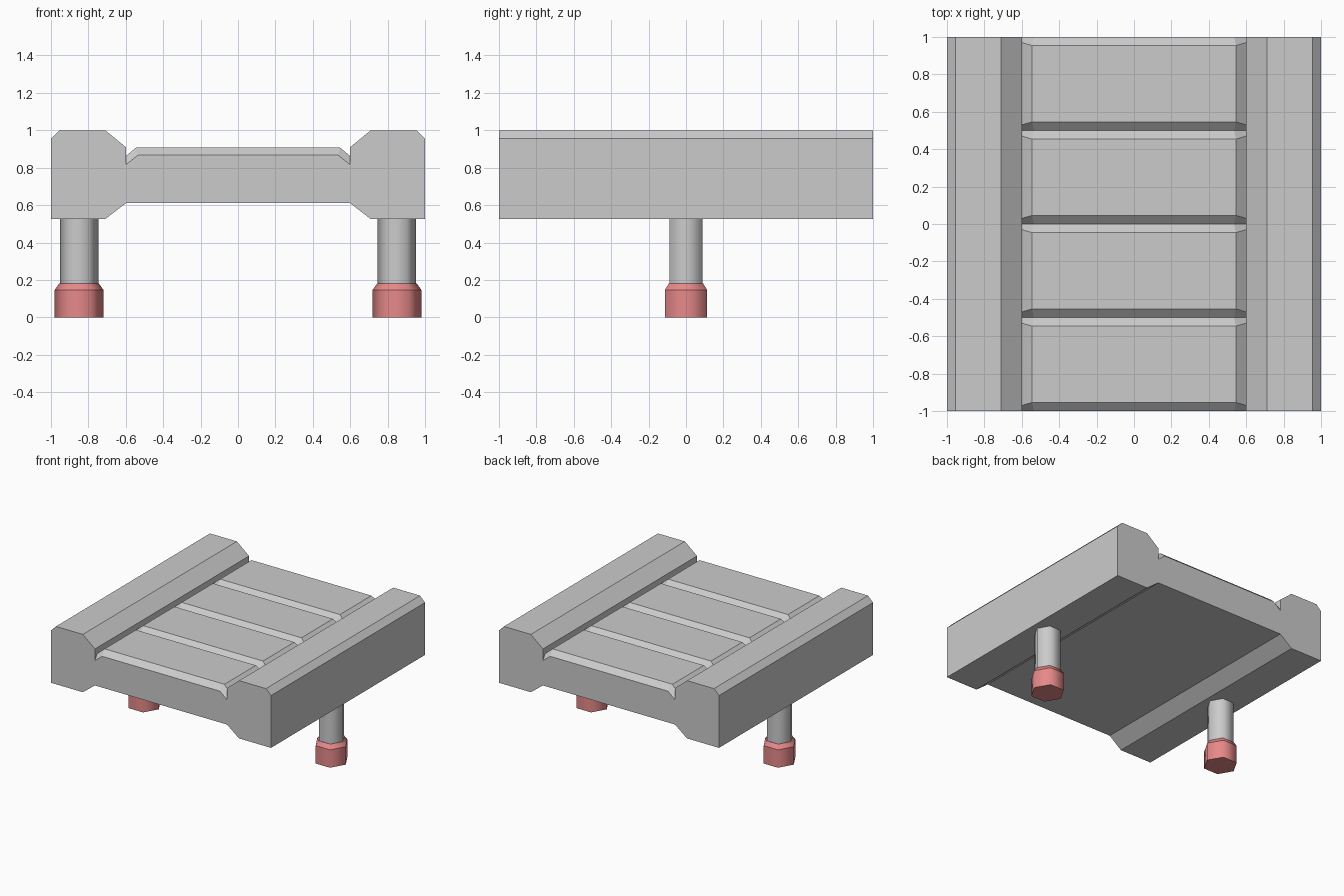
import bpy, bmesh
from math import cos, sin, pi

if "Cube" in bpy.data.objects:
    bpy.data.objects.remove(bpy.data.objects["Cube"])


def finish(bm, name, mirror=False, material=None):
    bmesh.ops.recalc_face_normals(bm, faces=bm.faces)
    mesh = bpy.data.meshes.new(name)
    bm.to_mesh(mesh)
    bm.free()
    obj = bpy.data.objects.new(name, mesh)
    bpy.context.collection.objects.link(obj)
    if mirror:
        obj.modifiers.new("mirror", 'MIRROR')
    if material:
        mesh.materials.append(material)
    return obj


def loft(sections, smooth=False):
    """Skin closed rings of equal point count and cap both ends."""
    bm = bmesh.new()
    rings = [[bm.verts.new(p) for p in s] for s in sections]
    n = len(rings[0])
    for a, b in zip(rings, rings[1:]):
        for i in range(n):
            j = (i + 1) % n
            bm.faces.new((a[i], a[j], b[j], b[i])).smooth = smooth
    for ring in (rings[0], rings[-1]):
        bm.faces.new(ring)
    if smooth:  # keep the rings crisp, soften only around the post
        for ring in rings:
            for i in range(n):
                bm.edges.get((ring[i], ring[(i + 1) % n])).smooth = False
    return bm


# Side rails: chamfered profile run front to back
profile = [(0.6, 0.61), (0.71, 0.525), (1, 0.525), (1, 0.955),
           (0.955, 1), (0.71, 1), (0.6, 0.91)]
finish(loft([[(x, y, z) for x, z in profile] for y in (-1, 1)]),
       "side_rail", mirror=True)


# Deck: four planks with bevelled ends meeting in V grooves
def seam(y):
    return [(-0.6, y, 0.61), (-0.6, y, 0.815), (-0.535, y, 0.867),
            (0.535, y, 0.867), (0.6, y, 0.815), (0.6, y, 0.61)]


def crown(y, side):
    edge, top = y + 0.03 * side, y + 0.046 * side
    return [(-0.6, edge, 0.61), (-0.6, edge, 0.862), (-0.545, top, 0.908),
            (0.545, top, 0.908), (0.6, edge, 0.862), (0.6, edge, 0.61)]


sections = [seam(-1)]
for k in range(4):
    start = -1 + 0.5 * k
    sections += [crown(start, 1), crown(start + 0.5, -1), seam(start + 0.5)]
finish(loft(sections), "plank_deck")


# Hexagonal legs with red feet
def hex_ring(r, z):
    return [(0.85 + r * cos(i * pi / 3), r * sin(i * pi / 3), z)
            for i in range(6)]


red = bpy.data.materials.new("foot_red")
red.diffuse_color = (0.8, 0.25, 0.25, 1)
red.use_nodes = True
red.node_tree.nodes["Principled BSDF"].inputs["Base Color"].default_value = red.diffuse_color

finish(loft([hex_ring(0.103, z) for z in (0.18, 0.53)], True),
       "leg", mirror=True)
finish(loft([hex_ring(0.13, 0), hex_ring(0.13, 0.147),
             hex_ring(0.105, 0.182)], True),
       "foot", mirror=True, material=red)
